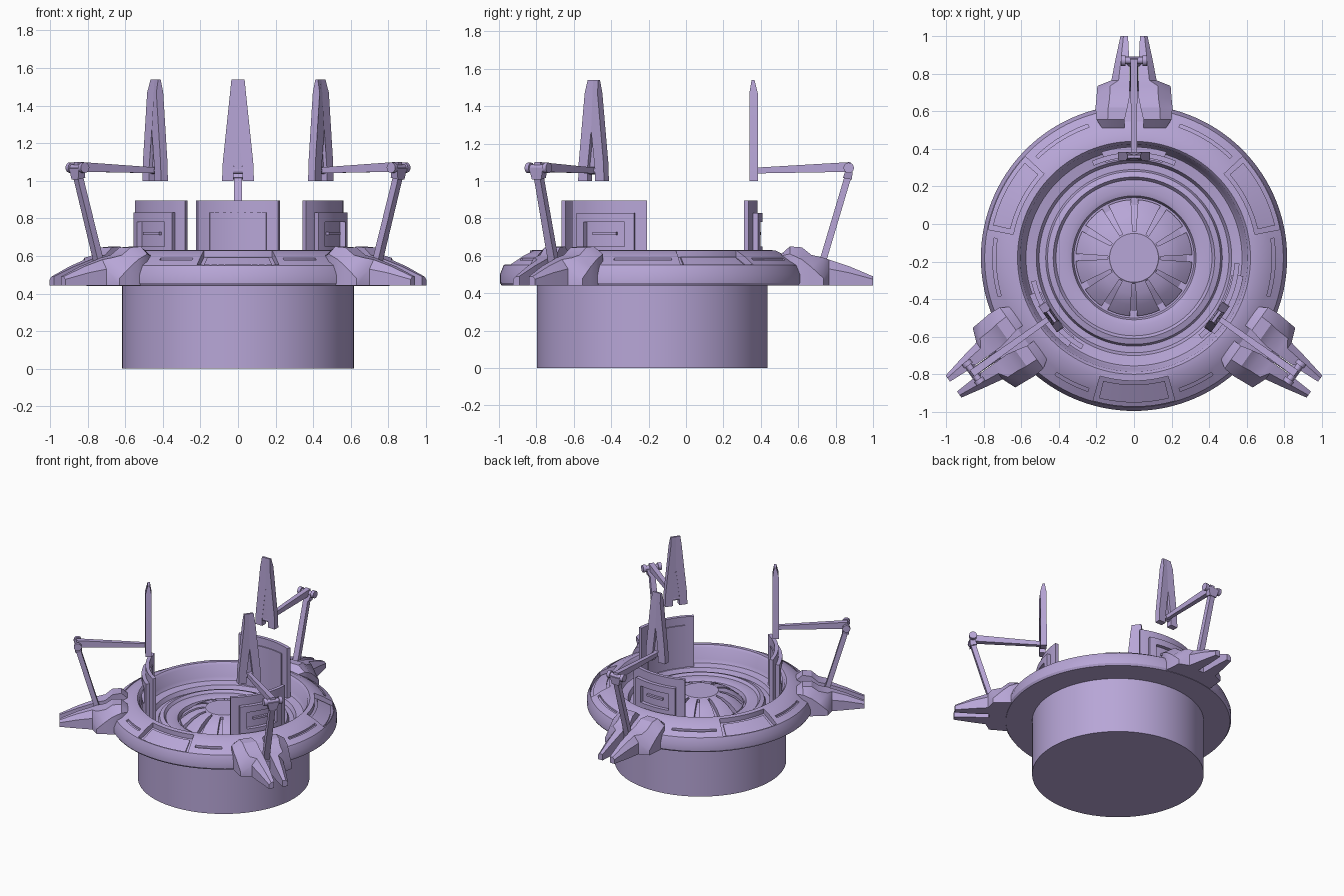
import bpy, bmesh, math
from mathutils import Matrix, Vector

if "Cube" in bpy.data.objects:
    bpy.data.objects.remove(bpy.data.objects["Cube"])

lavender = bpy.data.materials.new("lavender")
lavender.diffuse_color = (0.477, 0.381, 0.68, 1)
lavender.use_nodes = True
lavender.node_tree.nodes["Principled BSDF"].inputs["Base Color"].default_value = lavender.diffuse_color
CENTRE = Matrix.Translation((0, -0.18, 0))
ARMS = (90, -35.5, 215.5)
PANELS = (90, -26.5, 216.5)
NOTCHES = (27, 153, 270)


def at(deg):
    return CENTRE @ Matrix.Rotation(math.radians(deg), 4, 'Z')


def loft(name, rings, mat=CENTRE, wrap=False):
    """Skin equal-length point rings; cap the ends unless wrapped."""
    bm = bmesh.new()
    vs = [[bm.verts.new(mat @ Vector(p)) for p in ring] for ring in rings]
    n, m = len(vs), len(vs[0])
    for i in range(n if wrap else n - 1):
        a, b = vs[i], vs[(i + 1) % n]
        for j in range(m):
            k = (j + 1) % m
            bm.faces.new((a[j], a[k], b[k], b[j]))
    if not wrap:
        bm.faces.new(vs[0][::-1])
        bm.faces.new(vs[-1])
    bmesh.ops.recalc_face_normals(bm, faces=bm.faces)
    me = bpy.data.meshes.new(name)
    bm.to_mesh(me)
    bm.free()
    me.materials.append(lavender)
    ob = bpy.data.objects.new(name, me)
    bpy.context.collection.objects.link(ob)
    return ob


def arc(name, profile, a0, a1, mat=CENTRE, steps=12):
    """Sweep an (r, z) profile between two angles; 360 degrees closes."""
    full = a1 - a0 >= 360
    rings = []
    for i in range(steps if full else steps + 1):
        a = math.radians(a0 + (a1 - a0) * i / steps)
        rings.append([(r * math.cos(a), r * math.sin(a), z) for r, z in profile])
    return loft(name, rings, mat, full)


def bar(name, p, q, s0, s1, mat):
    """Tapered rectangular rod from p to q; s = (lateral, vertical) half sizes."""
    p, q = Vector(p), Vector(q)
    up = (q - p).cross(Vector((0, 1, 0))).normalized()
    y = Vector((0, 1, 0))
    rings = [[c + y * s[0] * u + up * s[1] * v
              for u, v in ((-1, -1), (1, -1), (1, 1), (-1, 1))]
             for c, s in ((p, s0), (q, s1))]
    return loft(name, rings, mat)


def pin(name, r, z, rad, y0, y1, mat):
    """Round pin lying across an arm."""
    circ = [(r + rad * math.cos(t * math.pi / 8), z + rad * math.sin(t * math.pi / 8))
            for t in range(16)]
    return loft(name, [[(a, y, b) for a, b in circ] for y in (y0, y1)], mat)


# Drum base
circle = [(0.617 * math.cos(t * math.pi / 48), 0.617 * math.sin(t * math.pi / 48))
          for t in range(96)]
loft("drum_base", [[(x, y, z) for x, y in circle] for z in (0, 0.442)])

# Rim and stepped bowl
ring = arc("rim_and_bowl", [
    (0.1, 0.41), (0.6, 0.41), (0.6, 0.44), (0.805, 0.44), (0.815, 0.455), (0.815, 0.50),
    (0.795, 0.55), (0.72, 0.598), (0.66, 0.628), (0.62, 0.632), (0.605, 0.615),
    (0.59, 0.53), (0.575, 0.505), (0.52, 0.495), (0.505, 0.465), (0.47, 0.465),
    (0.46, 0.49), (0.43, 0.50), (0.415, 0.48), (0.36, 0.485), (0.33, 0.475),
    (0.32, 0.445), (0.1, 0.445)], 0, 360, steps=120)

# Recesses and slits cut in the rim
cutters = []
for a in NOTCHES:
    cutters.append(arc("cutter", [(0.655, 0.592), (0.79, 0.518), (0.79, 0.7), (0.655, 0.7)],
                       a - 16, a + 16))
for a0, a1 in ((46, 71), (109, 134), (-16, 8), (172, 196), (-71, -56), (-124, -109)):
    cutters.append(arc("cutter", [(0.735, 0.572), (0.752, 0.562), (0.752, 0.7), (0.735, 0.7)],
                       a0, a1))
for c in cutters:
    c.hide_render = True
    mod = ring.modifiers.new("cut", 'BOOLEAN')
    mod.operation, mod.object, mod.solver = 'DIFFERENCE', c, 'EXACT'
    bpy.context.view_layer.objects.active = ring
    bpy.ops.object.modifier_apply(modifier=mod.name)
    bpy.data.objects.remove(c)

# Raised plate inside each recess
for a in NOTCHES:
    arc("recess_plate", [(0.675, 0.575), (0.77, 0.52), (0.77, 0.54), (0.675, 0.593)],
        a - 14, a + 14)

# Central fan: hub, cone and blades
arc("fan_hub", [(0.001, 0.44), (0.14, 0.44), (0.14, 0.548), (0.13, 0.557), (0.001, 0.557)],
    0, 360, steps=48)
arc("fan_cone", [(0.1, 0.44), (0.29, 0.44), (0.2, 0.50), (0.13, 0.53), (0.1, 0.53)],
    0, 360, steps=48)
for i in range(12):
    arc("fan_blade", [(0.12, 0.45), (0.31, 0.445), (0.31, 0.462), (0.25, 0.512), (0.19, 0.542),
                      (0.12, 0.556)], i * 30 + 3, i * 30 + 26, steps=5)

# Curved shield panels with a framed outer face
for a in PANELS:
    m = at(a)

    def slab(name, r0, r1, z0, z1, a0, a1):
        arc(name, [(r0, z0), (r1, z0), (r1, z1), (r0, z1)], a0, a1, m)
    slab("panel", 0.535, 0.562, 0.47, 0.895, -23.5, 23.5)
    slab("panel_inner_plate", 0.527, 0.536, 0.49, 0.83, -16.5, 16.5)
    slab("panel_frame_top", 0.56, 0.59, 0.78, 0.83, -17, 17)
    slab("panel_frame_bottom", 0.56, 0.59, 0.5, 0.65, -17, 17)
    for s in (-1, 1):
        slab("panel_frame_side", 0.56, 0.59, 0.65, 0.78, s * 14.5 - 2.5, s * 14.5 + 2.5)
    slab("panel_ledge", 0.56, 0.58, 0.712, 0.728, -7, 7)

# Three outrigger arms, each with a folding linkage and an upright fin
for a in ARMS:
    m = at(a)
    loft("arm_core", [[(r, -w, 0.442), (r, w, 0.442), (r, w, z), (r, -w, z)]
                      for r, w, z in ((0.68, 0.06, 0.6), (0.8, 0.06, 0.585), (0.93, 0.04, 0.54))], m)
    for s in (-1, 1):
        # r, inner edge, outer edge, top height inside, top height outside
        secs = ((0.69, 0.05, 0.17, 0.61, 0.60), (0.735, 0.05, 0.20, 0.65, 0.61),
                (0.80, 0.035, 0.205, 0.645, 0.58), (0.85, 0.025, 0.20, 0.605, 0.54),
                (0.915, 0.025, 0.195, 0.59, 0.48), (0.945, 0.025, 0.12, 0.58, 0.53),
                (1.05, 0.025, 0.10, 0.545, 0.51), (1.18, 0.032, 0.072, 0.49, 0.475))
        loft("arm_prong", [[(r, s * i, 0.442), (r, s * o, 0.442), (r, s * o, zo),
                            (r, s * (i + (o - i) * 0.6), zi), (r, s * i, zi)]
                           for r, i, o, zi, zo in secs], m)
        # Fin half, thinning at the tip, with a forked foot
        half = ((0.025, 1.0), (0.085, 1.0), (0.081, 1.1), (0.042, 1.47), (0.035, 1.54),
                (0.0, 1.54), (0.0, 1.27), (0.025, 1.06))
        loft("fin_half", [[(0.537 + d * (1 if z < 1.5 else 0.35), s * y, z) for y, z in half]
                          for d in (-0.018, 0.027)], m)
        pin("hinge_cap", 1.05, 1.07, 0.028, s * 0.045, s * 0.07, m)
    loft("fin_web", [[(r, -0.024, 1.06), (r, 0.024, 1.06), (r, 0.004, 1.3), (r, -0.004, 1.3)]
                     for r in (0.521, 0.543)], m)
    bar("upper_link", (0.53, 0, 1.055), (1.06, 0, 1.075), (0.014, 0.015), (0.02, 0.026), m)
    pin("fin_pin", 0.54, 1.055, 0.02, -0.035, 0.035, m)
    pin("hinge_pin", 1.05, 1.07, 0.018, -0.06, 0.06, m)
    bar("hinge_fork", (1.055, 0, 1.07), (1.043, 0, 1.012), (0.045, 0.018), (0.03, 0.024), m)
    bar("lower_link", (1.048, 0, 1.03), (0.905, 0, 0.55), (0.02, 0.018), (0.023, 0.018), m)

# Smooth the curved faces, keep edges crisp
for ob in bpy.context.scene.objects:
    ob.select_set(True)
bpy.context.view_layer.objects.active = ring
bpy.ops.object.shade_smooth_by_angle(angle=math.radians(32))
